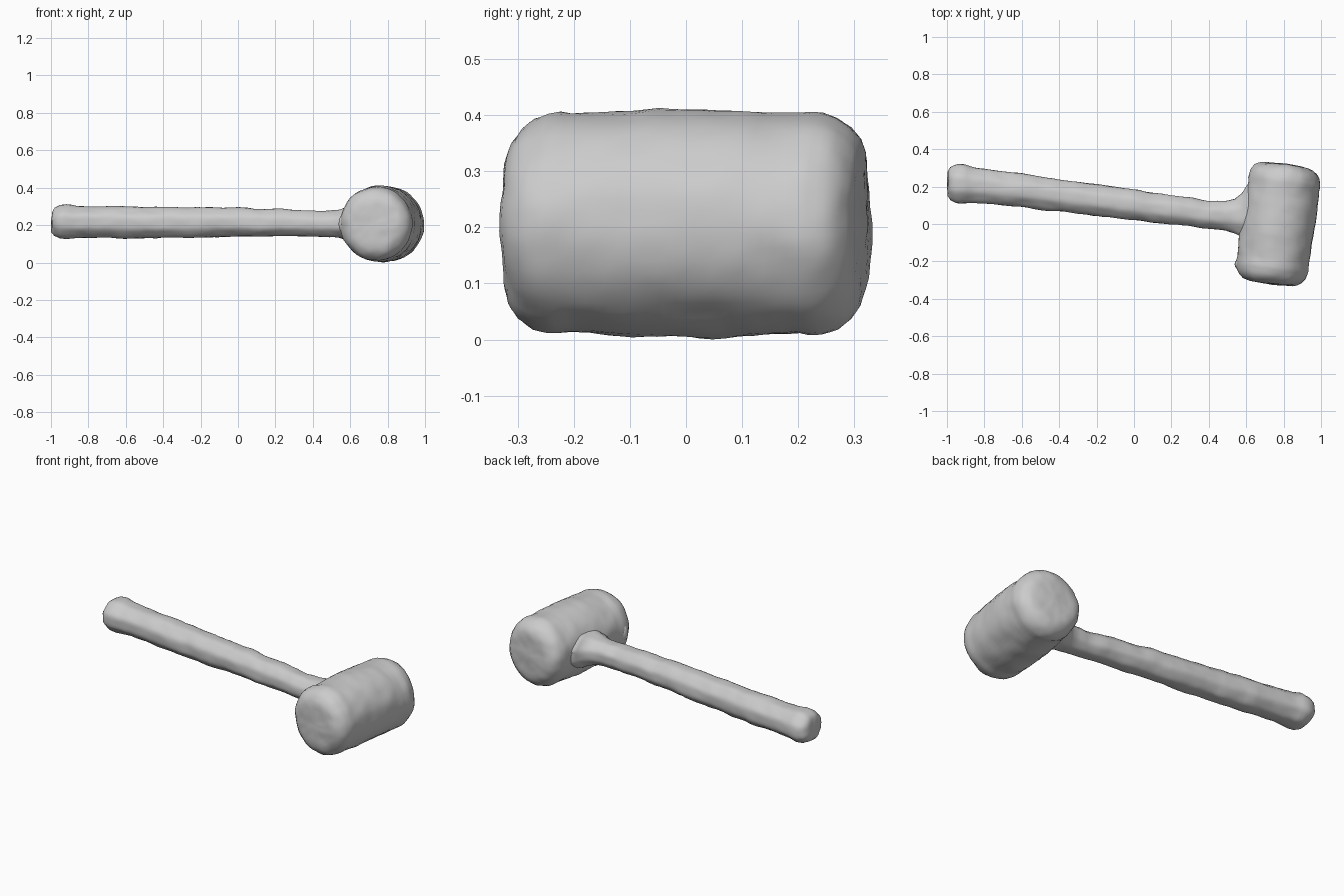
import bpy, bmesh, math
from mathutils import Vector, noise

if "Cube" in bpy.data.objects:
    bpy.data.objects.remove(bpy.data.objects["Cube"])

grey = bpy.data.materials.new("plain grey")
grey.diffuse_color = (0.6, 0.6, 0.6, 1)
grey.use_nodes = True
grey.node_tree.nodes["Principled BSDF"].inputs["Base Color"].default_value = grey.diffuse_color


def interpolate(stations, step):
    """Subdivide stations so that no gap is longer than step."""
    out = []
    for a, b in zip(stations, stations[1:]):
        n = max(1, math.ceil(math.dist(a, b) / step))
        out += [tuple(p + (q - p) * i / n for p, q in zip(a, b)) for i in range(n)]
    return out + [stations[-1]]


def loft(name, rings, bump):
    """Skin a list of point rings, cap both ends and add hand-carved unevenness."""
    bm = bmesh.new()
    rows = [[bm.verts.new(p) for p in ring] for ring in rings]
    n = len(rows[0])
    for a, b in zip(rows, rows[1:]):
        for i in range(n):
            bm.faces.new((a[i], a[(i + 1) % n], b[(i + 1) % n], b[i]))
    bm.faces.new(rows[0])
    bm.faces.new(rows[-1])
    bmesh.ops.recalc_face_normals(bm, faces=bm.faces)
    bm.normal_update()
    for v in bm.verts:
        v.co += v.normal * bump * (noise.noise(v.co * 9) + 0.5 * noise.noise(v.co * 24))
    mesh = bpy.data.meshes.new(name)
    bm.to_mesh(mesh)
    bm.free()
    obj = bpy.data.objects.new(name, mesh)
    bpy.context.collection.objects.link(obj)
    mesh.materials.append(grey)
    bpy.context.view_layer.objects.active = obj
    obj.select_set(True)
    bpy.ops.object.shade_smooth_by_angle(angle=math.radians(40))
    obj.select_set(False)
    return obj


# Mallet head: barrel with rounded, slightly lipped ends, turned about a tilted axis
half = [(0.0, 0.203), (0.12, 0.202), (0.205, 0.196), (0.225, 0.198), (0.245, 0.196),
        (0.272, 0.188), (0.295, 0.172), (0.311, 0.15), (0.319, 0.125),
        (0.321, 0.08), (0.323, 0.012)]
profile = [(-t, r) for t, r in reversed(half[1:])] + half
tilt = math.radians(8)
axis = Vector((math.sin(tilt), math.cos(tilt), 0))
side = Vector((math.cos(tilt), -math.sin(tilt), 0))
up = Vector((0, 0, 1))
centre = Vector((0.77, 0.0, 0.207))
head_rings = []
for t, r in interpolate(profile, 0.025):
    head_rings.append([centre + axis * t + side * r * 0.975 * math.cos(a) + up * r * math.sin(a)
                       for a in (2 * math.pi * i / 56 for i in range(56))])
loft("mallet_head", head_rings, 0.006)

# Handle: x, centre y, centre z, half width, half height, with end knob and neck flare
stations = [(-0.998, 0.213, 0.218, 0.02, 0.02), (-0.995, 0.213, 0.218, 0.065, 0.055),
            (-0.98, 0.215, 0.219, 0.088, 0.074), (-0.95, 0.216, 0.219, 0.101, 0.088),
            (-0.915, 0.215, 0.219, 0.103, 0.091), (-0.87, 0.209, 0.217, 0.096, 0.084),
            (-0.8, 0.202, 0.217, 0.091, 0.082), (-0.6, 0.179, 0.214, 0.088, 0.083),
            (-0.3, 0.140, 0.213, 0.084, 0.08), (0.0, 0.102, 0.216, 0.081, 0.077),
            (0.2, 0.076, 0.211, 0.078, 0.071), (0.4, 0.051, 0.209, 0.074, 0.067),
            (0.49, 0.042, 0.208, 0.077, 0.069), (0.54, 0.042, 0.207, 0.092, 0.073),
            (0.575, 0.05, 0.207, 0.115, 0.083), (0.605, 0.062, 0.207, 0.15, 0.098),
            (0.63, 0.065, 0.207, 0.155, 0.105)]


def soft_octagon(a):
    """Radius factor of an eight-sided section with worn corners."""
    d = (a + math.pi / 8) % (math.pi / 4) - math.pi / 8
    return 0.55 / math.cos(d) + 0.45 * 1.03


handle_rings = []
for x, y, z, w, h in interpolate(stations, 0.03):
    handle_rings.append([Vector((x, y + w * math.cos(a) * soft_octagon(a),
                                 z + h * math.sin(a) * soft_octagon(a)))
                         for a in (2 * math.pi * i / 40 for i in range(40))])
loft("handle", handle_rings, 0.006)

# Small chipped lump where the neck meets the front of the head
bpy.ops.mesh.primitive_uv_sphere_add(segments=16, ring_count=10, radius=1,
                                     location=(0.565, -0.215, 0.207))
lump = bpy.context.object
lump.name = "head_lump"
lump.scale = (0.027, 0.03, 0.05)
lump.data.materials.append(grey)
bpy.ops.object.shade_smooth_by_angle()
